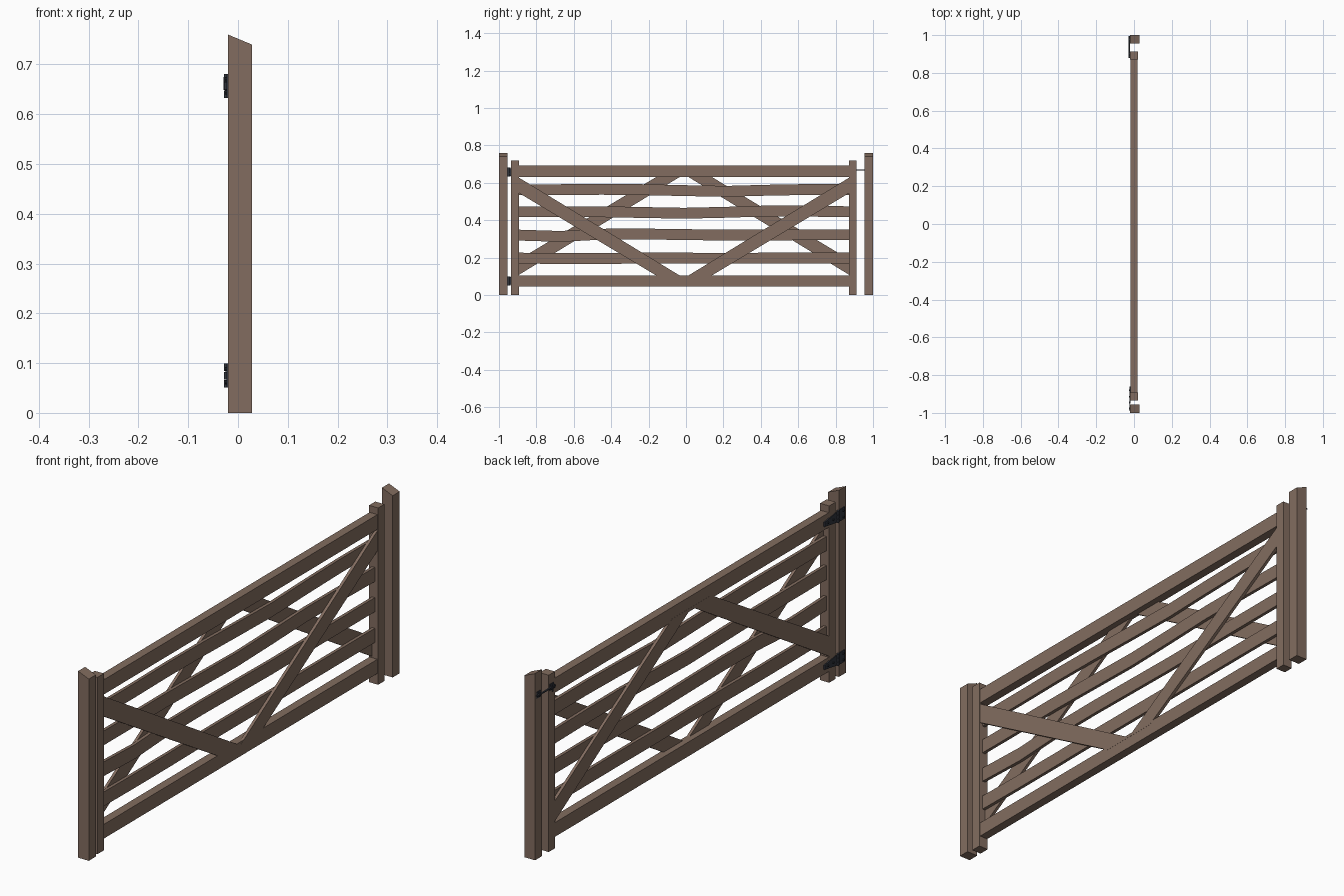
import bpy, bmesh, math

if "Cube" in bpy.data.objects:
    bpy.data.objects.remove(bpy.data.objects["Cube"])

def material(name, rgb):
    m = bpy.data.materials.new(name)
    m.diffuse_color = (*rgb, 1)
    m.use_nodes = True
    m.node_tree.nodes["Principled BSDF"].inputs["Base Color"].default_value = m.diffuse_color
    return m

WOOD = material("brown wood", (0.225, 0.152, 0.115))
IRON = material("dark iron", (0.03, 0.034, 0.045))

def finish(name, bm, mat):
    bmesh.ops.recalc_face_normals(bm, faces=bm.faces)
    me = bpy.data.meshes.new(name)
    bm.to_mesh(me)
    bm.free()
    me.materials.append(mat)
    ob = bpy.data.objects.new(name, me)
    bpy.context.collection.objects.link(ob)
    return ob

def prism(name, pts, vec, mat):
    """Extrude a flat outline of 3D points along vec."""
    bm = bmesh.new()
    f = bm.faces.new([bm.verts.new(p) for p in pts])
    g = bmesh.ops.extrude_face_region(bm, geom=[f])
    bmesh.ops.translate(bm, vec=vec, verts=[v for v in g["geom"] if isinstance(v, bmesh.types.BMVert)])
    return finish(name, bm, mat)

def plate(name, yz, x0, x1, mat):
    return prism(name, [(x0, y, z) for y, z in yz], (x1 - x0, 0, 0), mat)

def box(name, x0, x1, y0, y1, z0, z1, mat):
    return plate(name, [(y0, z0), (y1, z0), (y1, z1), (y0, z1)], x0, x1, mat)

def rod(name, axis, c, r, length, mat, sides=12):
    rot = {"X": (0, math.pi / 2, 0), "Y": (math.pi / 2, 0, 0), "Z": (0, 0, 0)}[axis]
    bpy.ops.mesh.primitive_cylinder_add(vertices=sides, radius=r, depth=length, location=c, rotation=rot)
    ob = bpy.context.object
    ob.name = name
    ob.data.materials.append(mat)
    bpy.ops.object.shade_smooth_by_angle()
    return ob

# posts with a sloping top
for y in (-1.0, 0.955):
    prism("gate_post", [(-0.02, y, 0), (0.028, y, 0), (0.028, y, 0.74), (-0.02, y, 0.76)], (0, 0.045, 0), WOOD)

# gate stiles
L, R = -0.893, 0.872
box("hinge_stile", -0.02, 0.021, -0.935, L, 0, 0.72, WOOD)
box("latch_stile", -0.02, 0.021, R, 0.912, 0, 0.72, WOOD)

# thick top and bottom rails
box("top_rail", -0.018, 0.0175, L, R, 0.632, 0.692, WOOD)
box("bottom_rail", -0.018, 0.0175, L, R, 0.045, 0.103, WOOD)

# thin middle rails, slightly bowed
def bowed_rail(z, offs):
    n = len(offs) - 1
    ys = [L + (R - L) * i / n for i in range(n + 1)]
    low = [(y, z - 0.029 + o) for y, o in zip(ys, offs)]
    top = [(y, z + 0.029 + o) for y, o in zip(ys, offs)]
    plate("middle_rail", low + top[::-1], -0.007, 0.006, WOOD)

bowed_rail(0.563, [0, 0, 0.002, 0, -0.005, -0.009, -0.003, 0.001, 0])
bowed_rail(0.445, [0, 0, 0, -0.004, -0.008, -0.003, 0.004, 0.003, 0])
bowed_rail(0.322, [-0.002, -0.009, 0.003, 0.004, 0.001, -0.002, -0.001, 0, 0])
bowed_rail(0.197, [0, -0.002, -0.002, 0, 0, -0.001, 0, 0, 0])

# braces: a V on one side, an upside-down V on the other
MID, ZC = (L + R) / 2, 0.3675
for end in (L, R):
    d = 1 if end < MID else -1
    v = [(end, 0.627), (end, 0.545), (MID - d * 0.125, 0.09), (MID, 0.09)]
    plate("v_brace", v, 0.006, 0.018, WOOD)
    plate("inverted_v_brace", [(y, 2 * ZC - z) for y, z in v], -0.0185, -0.007, WOOD)

# hinges on the back face
for z in (0.657, 0.075):
    box("hinge_post_leaf", -0.023, -0.02, -0.99, -0.945, z - 0.024, z + 0.024, IRON)
    plate("hinge_strap", [(-0.945, z - 0.02), (-0.93, z - 0.02), (-0.86, z - 0.009),
                          (-0.86, z + 0.009), (-0.93, z + 0.02), (-0.945, z + 0.02)], -0.023, -0.018, IRON)
    for k in (-1, 0, 1):
        rod("hinge_knuckle", "Z", (-0.0225, -0.945, z + k * 0.0165), 0.0055, 0.015, IRON)
    for y, dz in ((-0.977, 0.013), (-0.977, -0.013), (-0.915, 0), (-0.88, 0)):
        rod("hinge_bolt", "X", (-0.0245, y, z + dz), 0.0045, 0.004, IRON, 8)

# sliding latch on the back face
zl = 0.668
box("latch_plate", -0.022, -0.019, 0.88, 0.908, zl - 0.013, zl + 0.013, IRON)
box("latch_keeper", -0.022, -0.019, 0.965, 0.992, zl - 0.013, zl + 0.013, IRON)
rod("latch_bar", "Y", (-0.025, 0.937, zl), 0.0035, 0.118, IRON)
for y in (0.886, 0.902, 0.978):
    box("latch_loop", -0.0295, -0.02, y - 0.003, y + 0.003, zl - 0.007, zl + 0.007, IRON)
rod("latch_handle", "Z", (-0.026, 0.894, zl - 0.008), 0.003, 0.022, IRON, 8)
